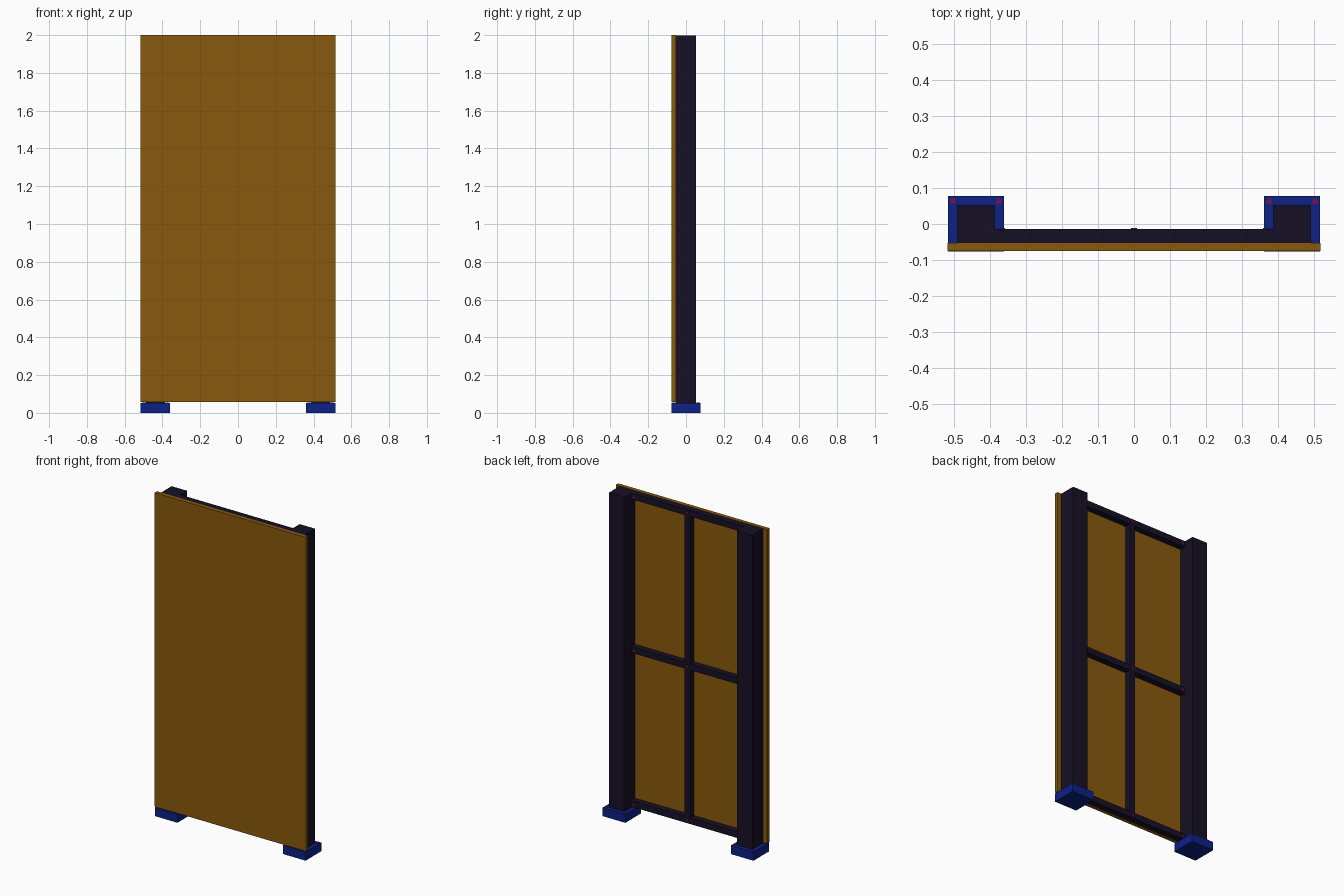
import bpy, math

if "Cube" in bpy.data.objects:
    bpy.data.objects.remove(bpy.data.objects["Cube"])


def material(name, rgb):
    m = bpy.data.materials.new(name)
    m.diffuse_color = (*rgb, 1)
    m.use_nodes = True
    m.node_tree.nodes["Principled BSDF"].inputs["Base Color"].default_value = m.diffuse_color
    return m


WOOD = material("wood_panel", (0.25, 0.1, 0.004))
DARK = material("dark_frame", (0.008, 0.005, 0.018))
BLUE = material("blue_foot", (0.004, 0.015, 0.24))
RED = material("red_screw", (0.2, 0.005, 0.05))


def box(name, x, y, z, mat):
    """Box from (min, max) ranges."""
    bpy.ops.mesh.primitive_cube_add(size=1, location=[sum(r) / 2 for r in (x, y, z)])
    o = bpy.context.object
    o.name = name
    o.scale = [r[1] - r[0] for r in (x, y, z)]
    bpy.ops.object.transform_apply(location=False, rotation=False)
    o.data.materials.append(mat)


def screw(name, loc, facing_back=False):
    """Short round screw head, facing up or towards the back."""
    rot = (-math.pi / 2, 0, 0) if facing_back else (0, 0, 0)
    bpy.ops.mesh.primitive_cylinder_add(vertices=12, radius=0.008, depth=0.006,
                                        location=loc, rotation=rot)
    o = bpy.context.object
    o.name = name
    o.data.materials.append(RED)
    bpy.ops.object.shade_smooth_by_angle()


PANEL_BACK, RAIL_BACK = -0.0525, -0.014
FOOT_TOP = 0.053
POST_X = 0.4385
RAILS = {"bottom": 0.078, "middle": 1.03, "top": 1.98}
HALF = 0.019

# Front panel
box("front_panel", (-0.517, 0.517), (-0.0755, PANEL_BACK), (0.058, 2.0), WOOD)

# Posts, feet and foot screws on both sides
for side, s in (("left", -1), ("right", 1)):
    cx = s * POST_X
    box(side + "_post", (cx - 0.0525, cx + 0.0525), (PANEL_BACK, 0.0525),
        (FOOT_TOP, 1.998), DARK)
    box(side + "_foot", (cx - 0.0775, cx + 0.0775), (-0.0765, 0.0775), (0, FOOT_TOP), BLUE)
    for dx in (-0.063, 0.063):
        for y in (-0.063, 0.063):
            screw(side + "_foot_screw", (cx + dx, y, FOOT_TOP))

# Horizontal rails between the posts, screwed at the ends and centre
for name, z in RAILS.items():
    box(name + "_rail", (-POST_X + 0.0525, POST_X - 0.0525), (PANEL_BACK, RAIL_BACK),
        (z - HALF, z + HALF), DARK)
    for x in (-0.365, 0, 0.365):
        screw(name + "_rail_screw", (x, RAIL_BACK, z), True)

# Central upright, one piece above and one below the middle rail
for name, a, b in (("lower", "bottom", "middle"), ("upper", "middle", "top")):
    box(name + "_mullion", (-HALF, HALF), (PANEL_BACK, RAIL_BACK),
        (RAILS[a] + HALF, RAILS[b] - HALF), DARK)
